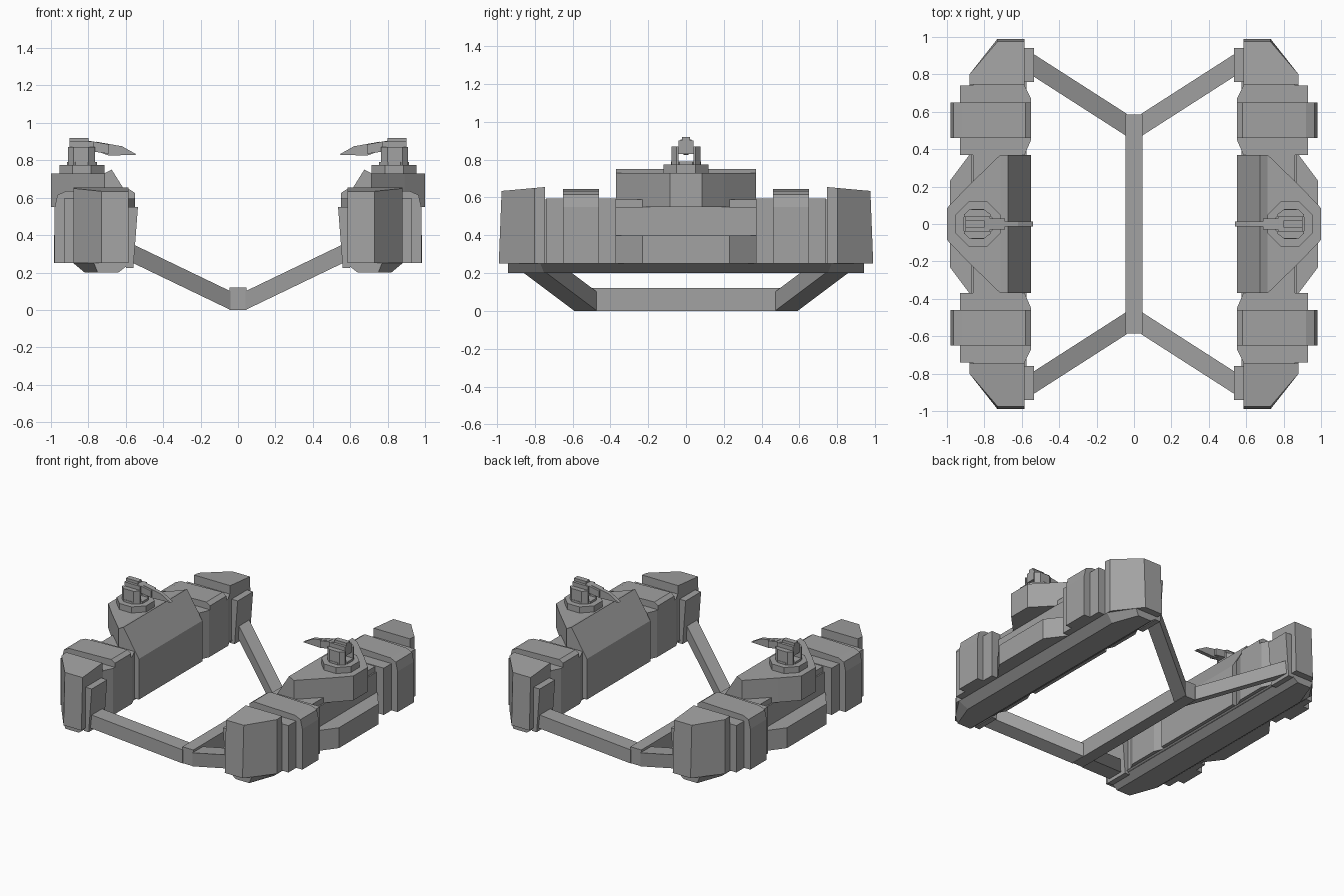
import bpy, bmesh, math

if "Cube" in bpy.data.objects:
    bpy.data.objects.remove(bpy.data.objects["Cube"])

grey = bpy.data.materials.new("hull grey")
grey.use_nodes = True
grey.diffuse_color = (0.36, 0.36, 0.36, 1)
grey.node_tree.nodes["Principled BSDF"].inputs["Base Color"].default_value = (0.36, 0.36, 0.36, 1)


def loft(name, ring_a, ring_b, mirror=(True, False)):
    """Solid between two matching rings, mirrored over x and/or y."""
    bm = bmesh.new()
    a = [bm.verts.new(p) for p in ring_a]
    b = [bm.verts.new(p) for p in ring_b]
    bm.faces.new(a)
    bm.faces.new(b)
    for i in range(len(a)):
        j = (i + 1) % len(a)
        bm.faces.new((a[i], a[j], b[j], b[i]))
    bmesh.ops.recalc_face_normals(bm, faces=bm.faces)
    mesh = bpy.data.meshes.new(name)
    bm.to_mesh(mesh)
    bm.free()
    mesh.materials.append(grey)
    ob = bpy.data.objects.new(name, mesh)
    bpy.context.collection.objects.link(ob)
    if any(mirror):
        mod = ob.modifiers.new("mirror", "MIRROR")
        mod.use_axis = (mirror[0], mirror[1], False)
        mod.use_mirror_merge = False
    return ob


def at_height(pts, z):
    return [(x, y, z) for x, y in pts]


def plan(name, pts, z0, z1, mirror=(True, False)):
    """Outline in x, y raised between two heights."""
    return loft(name, at_height(pts, z0), at_height(pts, z1), mirror)


def section(name, pts, y0, y1, mirror=(True, False)):
    """Outline in x, z stretched along y."""
    return loft(name, [(x, y0, z) for x, z in pts], [(x, y1, z) for x, z in pts], mirror)


def box(name, x0, x1, y0, y1, z0, z1, mirror=(True, False)):
    return plan(name, [(x0, y0), (x1, y0), (x1, y1), (x0, y1)], z0, z1, mirror)


def both_ends(half):
    """Complete a half outline (y > 0) with its reflection in y."""
    return half + [(x, -y) for x, y in reversed(half)]


def octagon(cx, r):
    c = r * math.tan(math.pi / 8)
    return both_ends([(cx - r, c), (cx - c, r), (cx + c, r), (cx + r, c)])


BOTH = (True, True)

# Underframe: spine and four rising struts
box("spine_beam", -0.045, 0.045, -0.585, 0.585, 0, 0.12, (False, False))


def strut_end(x, y, z):
    return [(x, y, z), (x, y + 0.12, z), (x, y + 0.12, z + 0.1), (x, y, z + 0.1)]


loft("strut", strut_end(0.04, 0.47, 0.0), strut_end(0.57, 0.81, 0.255), BOTH)

# Long pontoon core and keel with cut corners
box("pontoon_core", 0.585, 0.86, -0.76, 0.76, 0.24, 0.59)
loft("keel_rail",
     at_height(both_ends([(0.575, 0.94), (0.77, 0.94), (0.88, 0.77)]), 0.25),
     at_height(both_ends([(0.64, 0.94), (0.75, 0.94), (0.82, 0.75)]), 0.2))

# Tapered end caps and strut brackets
cap_low = [(0.585, 0.745), (0.88, 0.745), (0.88, 0.8), (0.73, 0.99), (0.585, 0.99)]
cap_top = [(0.585, 0.745), (0.88, 0.745), (0.88, 0.8), (0.73, 0.975), (0.585, 0.975)]
loft("end_cap", at_height(cap_low, 0.25),
     [(x, y, 0.655 - 0.09 * (y - 0.745)) for x, y in cap_top], BOTH)
loft("strut_bracket",
     [(0.56, 0.76, 0.225), (0.6, 0.76, 0.225), (0.6, 0.94, 0.225), (0.56, 0.94, 0.225)],
     [(0.535, 0.76, 0.55), (0.6, 0.76, 0.55), (0.6, 0.94, 0.55), (0.535, 0.94, 0.55)], BOTH)

# Pods with a raised band around the middle
plan("pod", [(0.585, 0.37), (0.93, 0.37), (0.93, 0.74), (0.585, 0.74),
             (0.55, 0.67), (0.55, 0.45)], 0.25, 0.595, BOTH)
section("pod_band", [(0.55, 0.25), (0.98, 0.25), (0.98, 0.55), (0.965, 0.615),
                     (0.92, 0.635), (0.58, 0.645), (0.55, 0.625)], 0.46, 0.65, BOTH)

# Midship housing with a steep inner slope
section("midship_housing", [(0.55, 0.25), (0.87, 0.25), (0.87, 0.55), (0.715, 0.55),
                            (0.715, 0.73), (0.675, 0.75), (0.55, 0.55)], -0.37, 0.37)
plan("lower_sponson", both_ends([(0.8, 0.37), (0.88, 0.37), (0.985, 0.23)]), 0.25, 0.4)
plan("upper_sponson", both_ends([(0.69, 0.37), (0.715, 0.37), (0.89, 0.2), (1.0, 0.085)]),
     0.55, 0.73)

# Turret: stepped ring, two cheeks and the gun between them
plan("turret_ring", octagon(0.835, 0.12), 0.72, 0.775)
plan("turret_step", octagon(0.835, 0.08), 0.77, 0.79)
plan("turret_cheek", [(0.8, 0.04), (0.91, 0.04), (0.91, 0.05), (0.88, 0.077),
                      (0.8, 0.077), (0.765, 0.05), (0.765, 0.04)], 0.775, 0.87, BOTH)
box("gun_breech", 0.77, 0.9, -0.04, 0.04, 0.83, 0.9)
box("gun_cover", 0.8, 0.9, -0.02, 0.02, 0.89, 0.92)
section("gun_shroud", [(0.69, 0.835), (0.8, 0.85), (0.8, 0.905), (0.69, 0.885)], -0.03, 0.03)
section("gun_barrel", [(0.54, 0.83), (0.69, 0.825), (0.76, 0.85), (0.76, 0.9),
                       (0.62, 0.875)], -0.014, 0.014)
